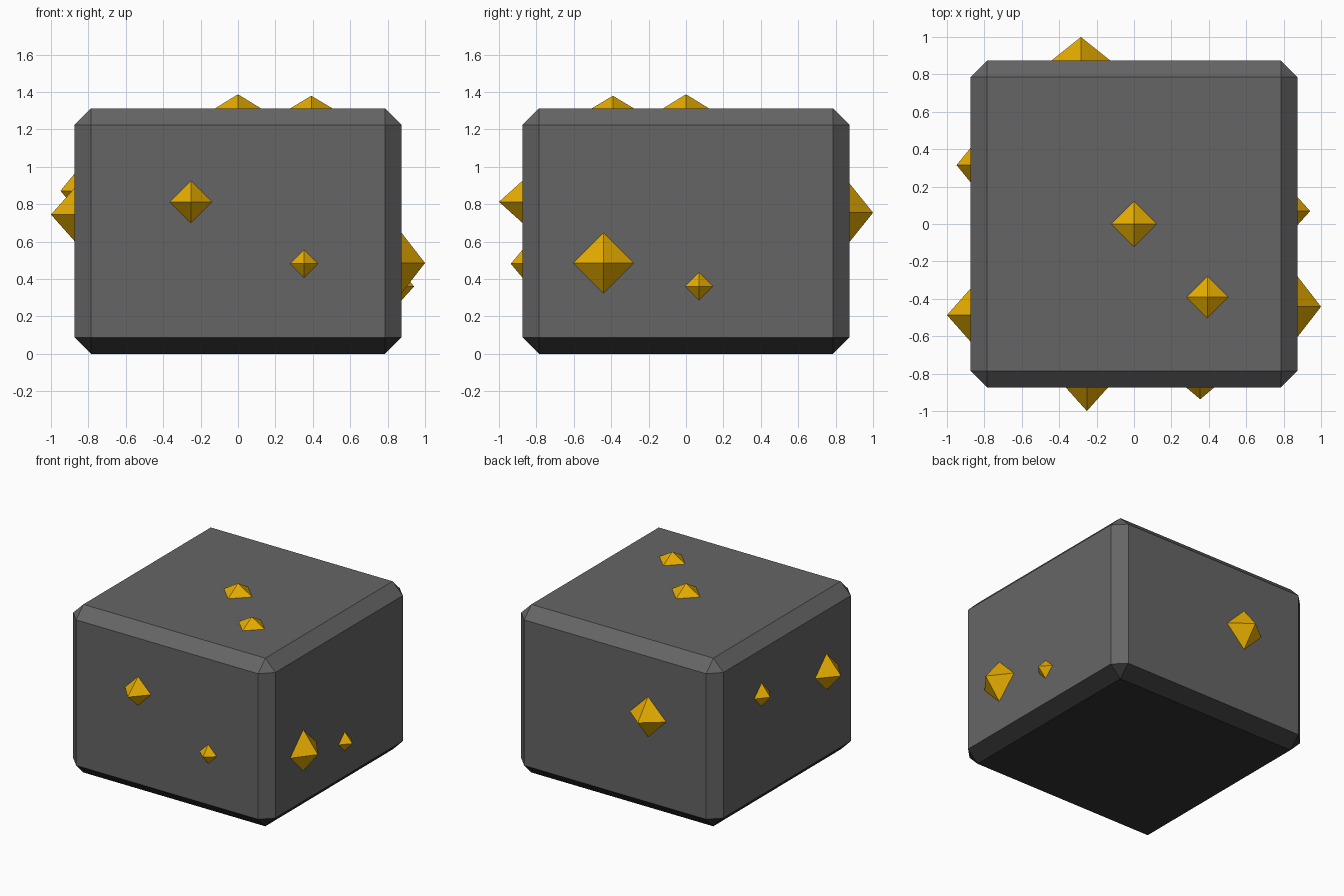
import bpy, bmesh
from mathutils import Matrix, Vector

if "Cube" in bpy.data.objects:
    bpy.data.objects.remove(bpy.data.objects["Cube"])

HALF, HEIGHT, CHAMFER = 0.874, 1.313, 0.088


def material(name, rgb):
    m = bpy.data.materials.new(name)
    m.diffuse_color = (*rgb, 1)
    m.use_nodes = True
    m.node_tree.nodes["Principled BSDF"].inputs["Base Color"].default_value = m.diffuse_color
    return m


def add_object(name, bm, *mats):
    bmesh.ops.recalc_face_normals(bm, faces=bm.faces[:])
    mesh = bpy.data.meshes.new(name)
    for mat in mats:
        mesh.materials.append(mat)
    bm.to_mesh(mesh)
    bm.free()
    obj = bpy.data.objects.new(name, mesh)
    bpy.context.collection.objects.link(obj)
    return obj


stone = material("grey stone", (0.131, 0.131, 0.131))
dark_stone = material("dark underside stone", (0.032, 0.032, 0.032))
gold = material("gold", (0.80, 0.42, 0.0))

# Rock block with chamfered edges
bm = bmesh.new()
bmesh.ops.create_cube(bm, size=1, matrix=Matrix.Translation((0, 0, HEIGHT / 2))
                      @ Matrix.Diagonal((2 * HALF, 2 * HALF, HEIGHT, 1)))
bmesh.ops.bevel(bm, geom=bm.edges[:], offset=CHAMFER, segments=1,
                profile=0.5, affect='EDGES')
# Underside and lower chamfers are darker
for f in bm.faces:
    f.material_index = int(f.calc_center_median().z < CHAMFER)
add_object("stone_block", bm, stone, dark_stone)


# Gold nugget: octahedron half sunk in the block, stretched along its axis
def nugget(name, centre, axis, radius, height):
    bm = bmesh.new()
    size = [height if i == axis else radius for i in range(3)]
    tips = {}
    for i in range(3):
        for s in (-1, 1):
            p = Vector(centre)
            p[i] += s * size[i]
            tips[i, s] = bm.verts.new(p)
    for sx in (-1, 1):
        for sy in (-1, 1):
            for sz in (-1, 1):
                bm.faces.new((tips[0, sx], tips[1, sy], tips[2, sz]))
    add_object(name, bm, gold)


# Nuggets: side, centre, axis, radius, exposed height
nuggets = [
    ("front_large", (-0.252, -HALF, 0.813), 1, 0.113, 0.126),
    ("front_small", (0.354, -HALF, 0.482), 1, 0.075, 0.063),
    ("right_large", (HALF, -0.442, 0.486), 0, 0.162, 0.126),
    ("right_small", (HALF, 0.069, 0.361), 0, 0.075, 0.068),
    ("left_large", (-HALF, -0.487, 0.745), 0, 0.142, 0.126),
    ("left_small", (-HALF, 0.315, 0.872), 0, 0.092, 0.075),
    ("back", (-0.284, HALF, 0.755), 1, 0.157, 0.126),
    ("top_centre", (0, 0, HEIGHT), 2, 0.122, 0.075),
    ("top_corner", (0.392, -0.391, HEIGHT), 2, 0.112, 0.067),
]
for side, centre, axis, radius, height in nuggets:
    nugget("nugget_" + side, centre, axis, radius, height)
